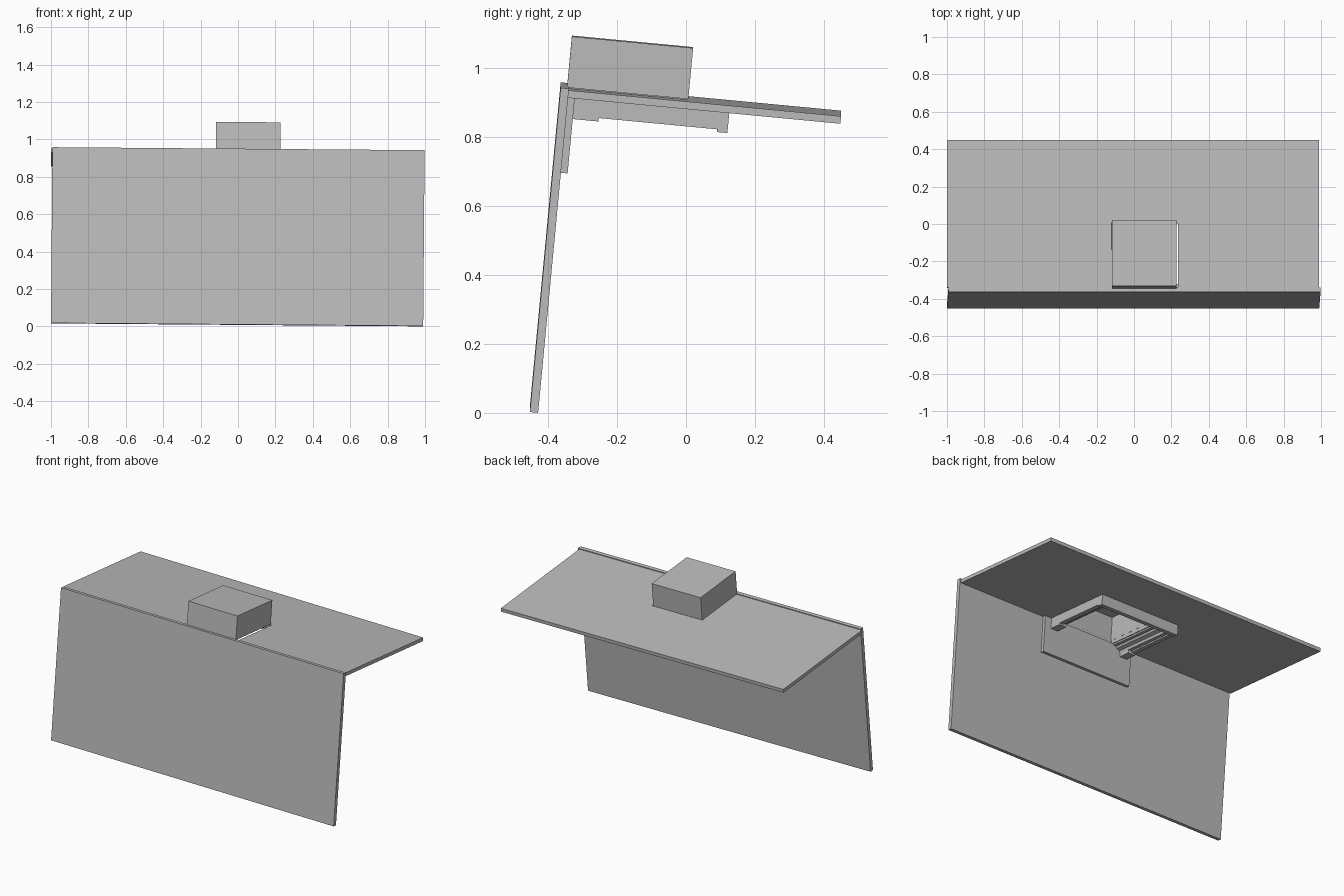
import bpy, bmesh
from mathutils import Matrix, Vector

cube = bpy.data.objects.get("Cube")
if cube:
    bpy.data.objects.remove(cube, do_unlink=True)

# Single plain grey material
grey = bpy.data.materials.new("plain_grey")
grey.use_nodes = True
colour = (0.5, 0.5, 0.5, 1)
grey.diffuse_color = colour
grey.node_tree.nodes["Principled BSDF"].inputs["Base Color"].default_value = colour

# Tilted frame: origin at the inner corner where the wall meets the slab underside
u = Vector((1, 0, -0.008)).normalized()
w = Vector((0.008, 0.0945, 0.9955)).normalized()
v = w.cross(u).normalized()
FRAME = Matrix((u, v, w)).transposed().to_4x4()
FRAME.translation = (0, -0.342, 0.921)


def finish(name, bm):
    bmesh.ops.recalc_face_normals(bm, faces=bm.faces)
    mesh = bpy.data.meshes.new(name)
    bm.to_mesh(mesh)
    bm.free()
    mesh.materials.append(grey)
    obj = bpy.data.objects.new(name, mesh)
    obj.matrix_world = FRAME
    bpy.context.collection.objects.link(obj)
    return obj


def box_mesh(x, y, z):
    bm = bmesh.new()
    bmesh.ops.create_cube(bm, size=1)
    for p in bm.verts:
        p.co = [r[0] if c < 0 else r[1] for c, r in zip(p.co, (x, y, z))]
    return bm


def block(name, x, y, z):
    return finish(name, box_mesh(x, y, z))


def rect(x, y):
    return [(x[0], y[0]), (x[1], y[0]), (x[1], y[1]), (x[0], y[1])]


def slab_with_hole(name, outer, inner, z):
    bm = bmesh.new()
    rings = [[bm.verts.new((*p, h)) for p in loop] for h in z for loop in (outer, inner)]
    o0, i0, o1, i1 = rings
    for a in range(4):
        b = (a + 1) % 4
        for p, q in ((o0, i0), (o1, i1), (o0, o1), (i0, i1)):
            bm.faces.new((p[a], p[b], q[b], q[a]))
    return finish(name, bm)


# Upright wall and the roof slab with its opening
block("wall", (-0.9925, 0.9975), (-0.024, 0), (-0.917, 0.027))
slab_with_hole("roof_slab", rect((-1, 0.99), (0, 0.793)),
               rect((-0.115, 0.236), (0.004, 0.345)), (0, 0.022))

# Hollow box over the opening, open underneath
bm = box_mesh((-0.119, 0.226), (-0.005, 0.348), (0.0235, 0.172))
bottom = min(bm.faces, key=lambda f: f.calc_center_median().z)
bmesh.ops.delete(bm, geom=[bottom], context="FACES_ONLY")
hood = finish("hood_box", bm)
shell = hood.modifiers.new("shell", "SOLIDIFY")
shell.thickness = 0.004
shell.offset = -1

# Backing plate on the inner face of the wall
block("backing_plate", (-0.25, 0.383), (0, 0.02), (-0.223, 0))

# Stepped moulding swept in a U round the opening: (inset, height)
X0, X1, V0, V1 = -0.22, 0.338, 0.02, 0.47
profile = [(0, 0), (0, -0.055), (0.028, -0.055), (0.028, -0.046), (0.05, -0.046),
           (0.055, -0.03), (0.075, -0.022), (0.08, -0.01), (0.1, -0.01), (0.1, 0)]
bm = bmesh.new()
rows = []
for d, h in profile:
    path = [(X0 + d, V0), (X0 + d, V1 - d), (X1 - d, V1 - d), (X1 - d, V0)]
    rows.append([bm.verts.new((*p, h)) for p in path])
n = len(rows)
for i in range(n):
    a, b = rows[i], rows[(i + 1) % n]
    for j in range(3):
        bm.faces.new((a[j], a[j + 1], b[j + 1], b[j]))
for end in (0, 3):
    bm.faces.new([r[end] for r in rows])
finish("moulding", bm)

# Lower lip along the back and return blocks at the moulding ends
block("back_lip", (X0, X1), (V1 - 0.03, V1), (-0.063, -0.054))
block("left_end_block", (X1 - 0.05, X1), (V0, 0.095), (-0.065, 0))
block("right_end_block", (X0, X0 + 0.05), (V0, 0.095), (-0.065, 0))
